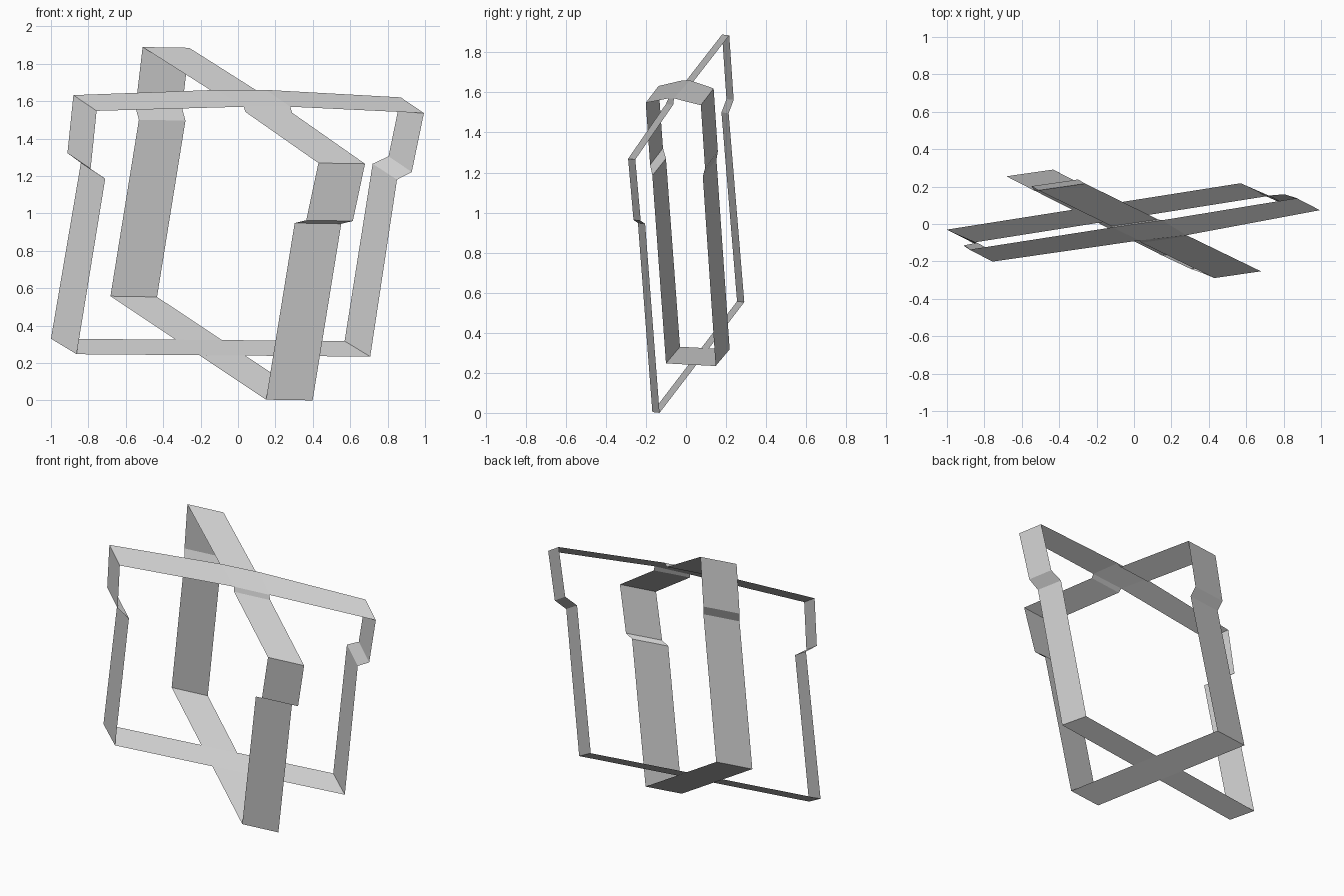
import bpy
from mathutils import Vector


def strap(name, path, width, closed):
    """Flat ribbon: each path entry is an edge point (x, y, z) or (point, own width)."""
    verts = []
    for p in path:
        p, w = p if len(p) == 2 else (p, width)
        verts += [Vector(p), Vector(p) + Vector(w)]
    n = len(path)
    faces = []
    for i in range(n if closed else n - 1):
        j = (i + 1) % n
        faces.append((2 * i, 2 * i + 1, 2 * j + 1, 2 * j))
    mesh = bpy.data.meshes.new(name)
    mesh.from_pydata(verts, [], faces)
    mesh.update()
    obj = bpy.data.objects.new(name, mesh)
    bpy.context.collection.objects.link(obj)
    return obj


# Long strap: closed loop with side jogs and a raised crossing patch on top
low = (0.137, -0.07, -0.083)
strap("long_strap", [
    (-0.88, -0.137, 1.632),
    ((-0.115, -0.018, 1.66), (0.145, -0.07, -0.09)),
    ((0.15, 0.02, 1.66), (0.13, -0.08, -0.09)),
    (0.87, 0.138, 1.62),
    (0.805, 0.159, 1.305),
    ((0.72, 0.152, 1.265), (0.13, -0.068, -0.085)),
    ((0.57, 0.218, 0.317), low),
    ((-1.0, -0.03, 0.33), low),
    ((-0.84, -0.1, 1.27), (0.13, -0.068, -0.085)),
    (-0.912, -0.115, 1.322),
], (0.124, -0.064, -0.084), True)

# Wide strap: loop that joins both edges of the crossing patch with small steps
strap("wide_strap", [
    ((0.03, -0.088, 1.57), (0.25, 0.028, 0.0)),
    (0.04, -0.1, 1.542),
    (0.43, -0.289, 1.269),
    (0.365, -0.262, 0.963),
    (0.303, -0.24, 0.948),
    (0.15, -0.168, 0.004),
    (-0.682, 0.255, 0.557),
    (-0.53, 0.177, 1.5),
    (-0.548, 0.202, 1.567),
    (-0.51, 0.18, 1.889),
    (-0.12, -0.012, 1.642),
    ((-0.115, -0.018, 1.66), (0.265, 0.038, 0.0)),
], (0.249, 0.036, -0.004), False)
